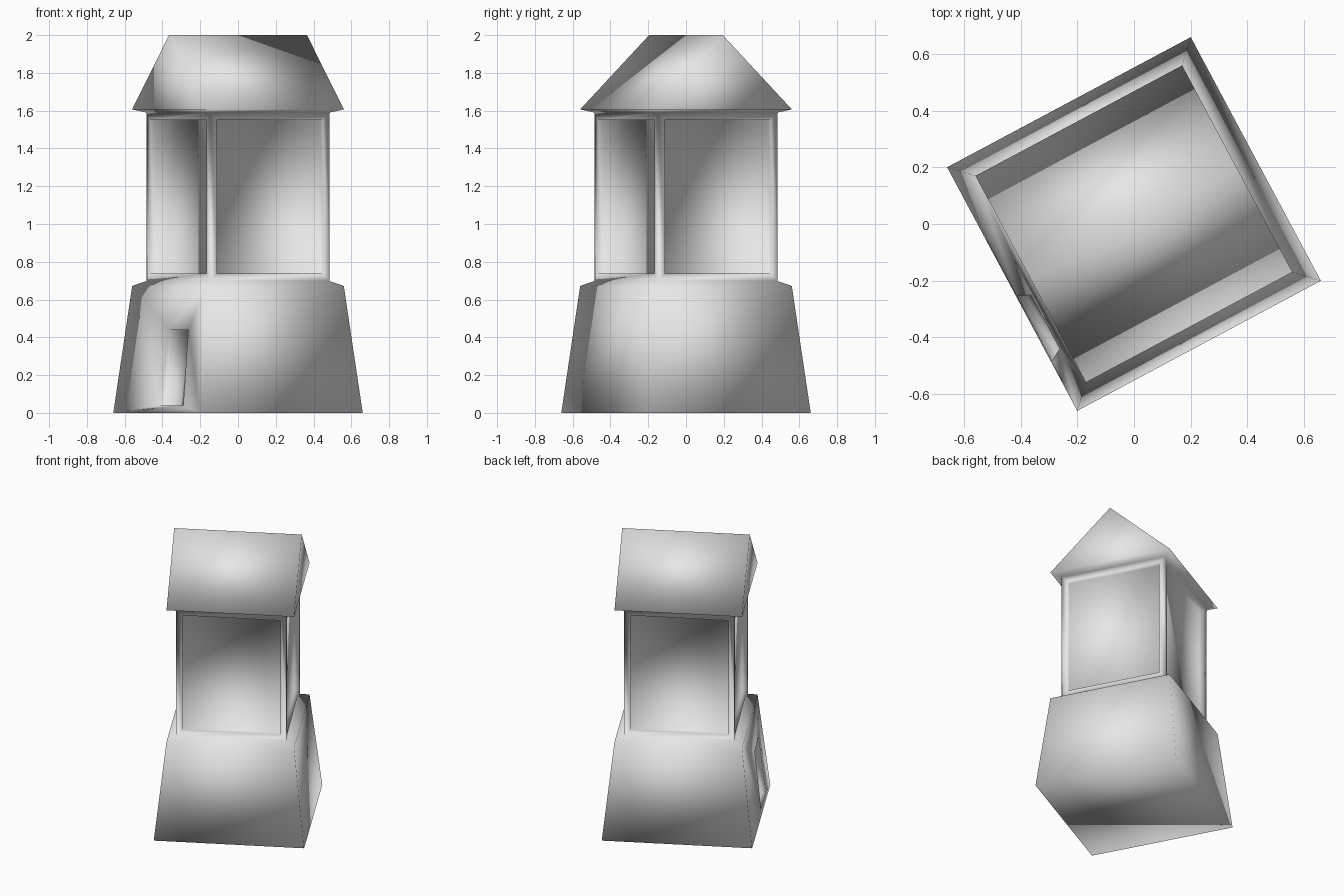
import bpy, bmesh
from math import radians
from mathutils import Matrix

# Remove the default object
cube = bpy.data.objects.get("Cube")
if cube:
    bpy.data.objects.remove(cube, do_unlink=True)

# One plain grey for the whole model
GREY = (0.8, 0.8, 0.8, 1.0)
grey = bpy.data.materials.new("plain_grey")
grey.use_nodes = True
grey.diffuse_color = GREY
grey.node_tree.nodes["Principled BSDF"].inputs["Base Color"].default_value = GREY

bm = bmesh.new()


def ring(half, z):
    """Square ring of vertices, counter-clockwise from the -x -y corner."""
    return [bm.verts.new((sx * half, sy * half, z))
            for sx, sy in ((-1, -1), (1, -1), (1, 1), (-1, 1))]


def bridge(low, high):
    """Four walls between two rings: -y, +x, +y, -x."""
    return [bm.faces.new((low[i], low[(i + 1) % 4], high[(i + 1) % 4], high[i]))
            for i in range(4)]


def recess(faces, depth):
    """Push faces straight inwards with square reveals."""
    bm.normal_update()
    bmesh.ops.inset_individual(bm, faces=faces, thickness=0, depth=-depth,
                               use_even_offset=True)


# Tapered base, ledge, upper room and eaves underside
foot = ring(0.488, 0)
base_top = ring(0.414, 0.672)
room_low = ring(0.358, 0.698)
room_high = ring(0.358, 1.59)
eaves = ring(0.414, 1.607)
bm.faces.new(foot[::-1])
base_walls = bridge(foot, base_top)
bridge(base_top, room_low)
room_walls = bridge(room_low, room_high)
bridge(room_high, eaves)

# Gabled roof with its ridge along local x
ridge_l, ridge_r = (bm.verts.new((x, 0, 2)) for x in (-0.414, 0.414))
bm.faces.new((eaves[0], eaves[1], ridge_r, ridge_l))
bm.faces.new((eaves[2], eaves[3], ridge_l, ridge_r))
bm.faces.new((eaves[1], eaves[2], ridge_r))
bm.faces.new((eaves[3], eaves[0], ridge_l))
bm.normal_update()

# Framed recessed window panels on all four sides
bmesh.ops.inset_individual(bm, faces=room_walls, thickness=0.04, depth=0,
                           use_even_offset=True)
recess(room_walls, 0.03)

# Recessed doorway in the -x wall, towards its front corner
door = base_walls[3]
bmesh.ops.inset_individual(bm, faces=[door], thickness=0.04, depth=0,
                           use_even_offset=True)
for v in door.verts:
    top = v.co.z > 0.3
    rear = v.co.y > 0
    z = 0.44 if top else 0.04
    y = (-0.05 if rear else -0.265) if top else (-0.03 if rear else -0.29)
    v.co = (-0.488 + 0.074 * z / 0.672, y, z)
recess([door], 0.03)

# Turn the tower and finish
bmesh.ops.rotate(bm, verts=bm.verts, cent=(0, 0, 0),
                 matrix=Matrix.Rotation(radians(28.1), 3, 'Z'))
for f in bm.faces:
    f.smooth = True
mesh = bpy.data.meshes.new("watchtower")
bm.to_mesh(mesh)
bm.free()
mesh.materials.append(grey)
tower = bpy.data.objects.new("watchtower", mesh)
bpy.context.collection.objects.link(tower)
